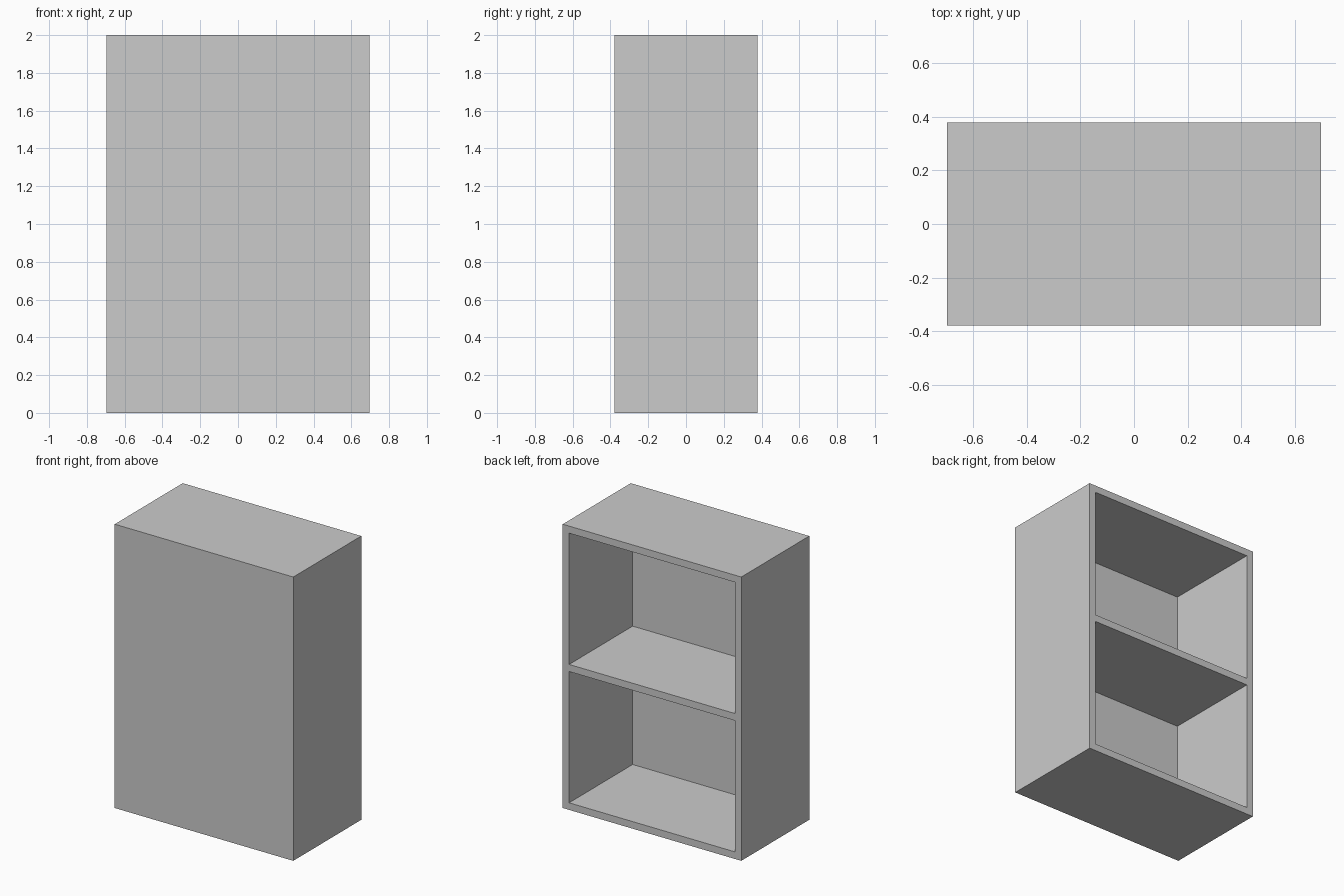
import bpy

if "Cube" in bpy.data.objects:
    bpy.data.objects.remove(bpy.data.objects["Cube"])

W, D, H, T = 1.392, 0.757, 2.0, 0.05   # outer size and board thickness


def box(name, size, loc):
    bpy.ops.mesh.primitive_cube_add(size=1, location=loc)
    ob = bpy.context.object
    ob.name = name
    ob.scale = size
    bpy.ops.object.transform_apply(location=True, rotation=False, scale=True)
    return ob


# Solid cabinet body, closed at the front (-y)
cabinet = box("cabinet", (W, D, H), (0, 0, H / 2))

# Two equal compartments opened from the back, leaving walls and a middle shelf
bay_h = (H - 3 * T) / 2
for i, label in enumerate(("lower", "upper")):
    z = T + bay_h / 2 + i * (bay_h + T)
    # Cutter passes through the back and stops one board short of the front
    cutter = box(f"{label}_compartment_cutter", (W - 2 * T, D, bay_h), (0, T, z))
    mod = cabinet.modifiers.new(f"{label}_compartment", 'BOOLEAN')
    mod.operation = 'DIFFERENCE'
    mod.solver = 'EXACT'
    mod.object = cutter
    bpy.context.view_layer.objects.active = cabinet
    bpy.ops.object.modifier_apply(modifier=mod.name)
    bpy.data.objects.remove(cutter, do_unlink=True)
